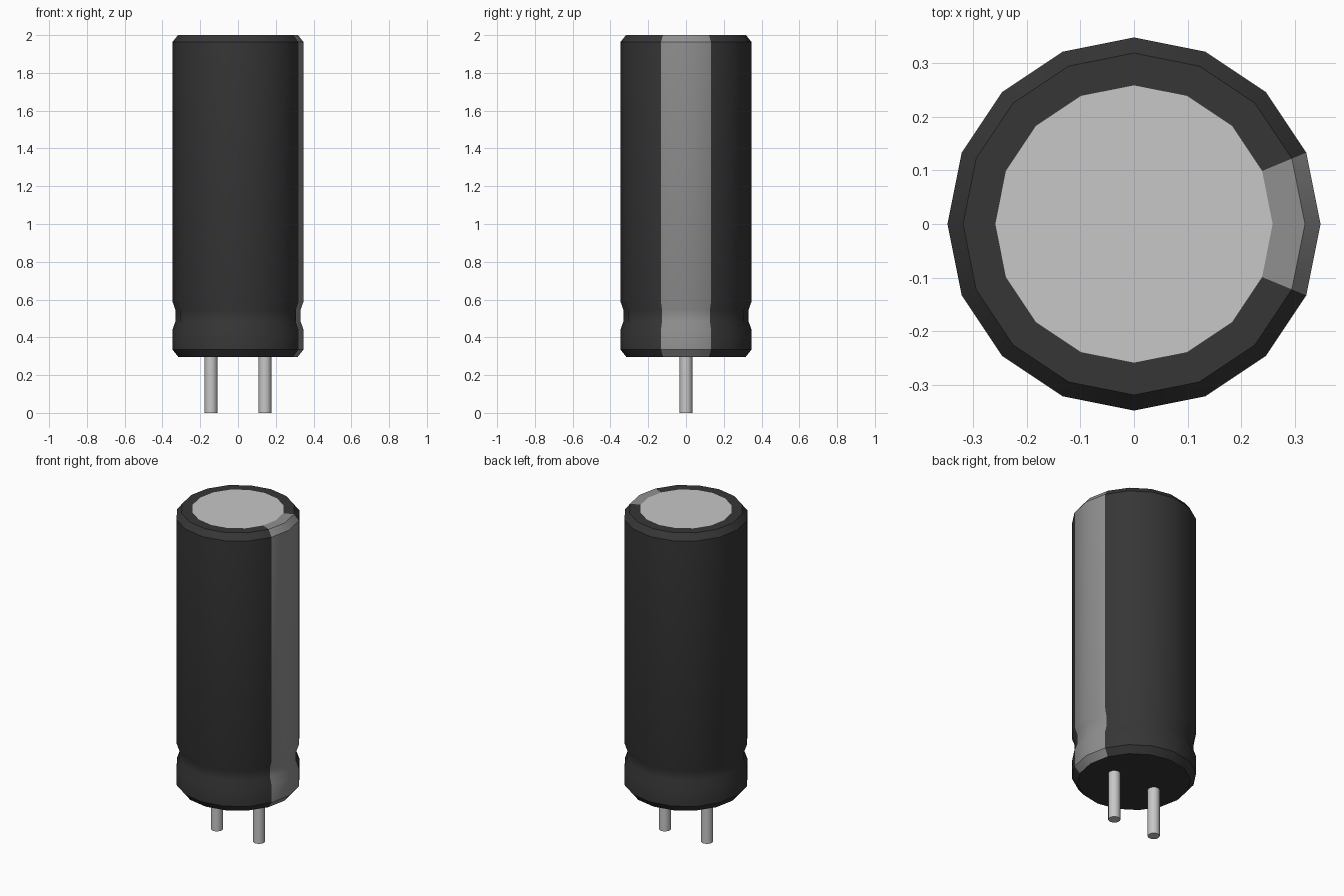
import bpy, bmesh, math

cube = bpy.data.objects.get("Cube")
if cube:
    bpy.data.objects.remove(cube, do_unlink=True)


def material(name, rgb):
    m = bpy.data.materials.new(name)
    m.use_nodes = True
    m.diffuse_color = (*rgb, 1)
    m.node_tree.nodes["Principled BSDF"].inputs["Base Color"].default_value = (*rgb, 1)
    return m


BLACK = material("black sleeve", (0.037, 0.037, 0.037))
GREY = material("grey stripe", (0.28, 0.28, 0.28))
METAL = material("light metal", (0.57, 0.57, 0.57))


def lathe(name, profile, sides, materials, location=(0, 0, 0)):
    """Revolve (radius, z) points around z and close both ends with a flat cap."""
    bm = bmesh.new()
    rings = []
    for r, z in profile:
        angles = [2 * math.pi * i / sides for i in range(sides)]
        rings.append([bm.verts.new((r * math.cos(a), r * math.sin(a), z)) for a in angles])
    for low, high in zip(rings, rings[1:]):
        for i in range(sides):
            j = (i + 1) % sides
            bm.faces.new((low[i], low[j], high[j], high[i]))
    bm.faces.new(rings[0][::-1])
    bm.faces.new(rings[-1])
    mesh = bpy.data.meshes.new(name)
    bm.to_mesh(mesh)
    bm.free()
    obj = bpy.data.objects.new(name, mesh)
    obj.location = location
    bpy.context.collection.objects.link(obj)
    for m in materials:
        mesh.materials.append(m)
    bpy.ops.object.select_all(action="DESELECT")
    obj.select_set(True)
    bpy.context.view_layer.objects.active = obj
    bpy.ops.object.shade_smooth_by_angle(angle=math.radians(30))
    return obj


# Can body: chamfered ends and a crimped groove near the base
can = lathe("can_body", [
    (0.315, 0.295), (0.347, 0.335), (0.347, 0.44), (0.331, 0.485), (0.331, 0.545),
    (0.347, 0.59), (0.347, 1.963), (0.318, 2.0), (0.258, 2.0),
], 16, [BLACK, GREY, METAL])

# Polarity stripe on the two +x columns, bare metal on the top disc
for face in can.data.polygons:
    c = face.center
    if len(face.vertices) > 4:
        face.material_index = 2 if c.z > 1 else 0
    elif abs(math.atan2(c.y, c.x)) < math.radians(22.5):
        face.material_index = 1

# Two wire leads
for side, x in (("left", 0.143), ("right", -0.143)):
    lathe(side + "_lead", [(0.034, 0), (0.034, 0.3)], 16, [METAL], (x, 0, 0))
